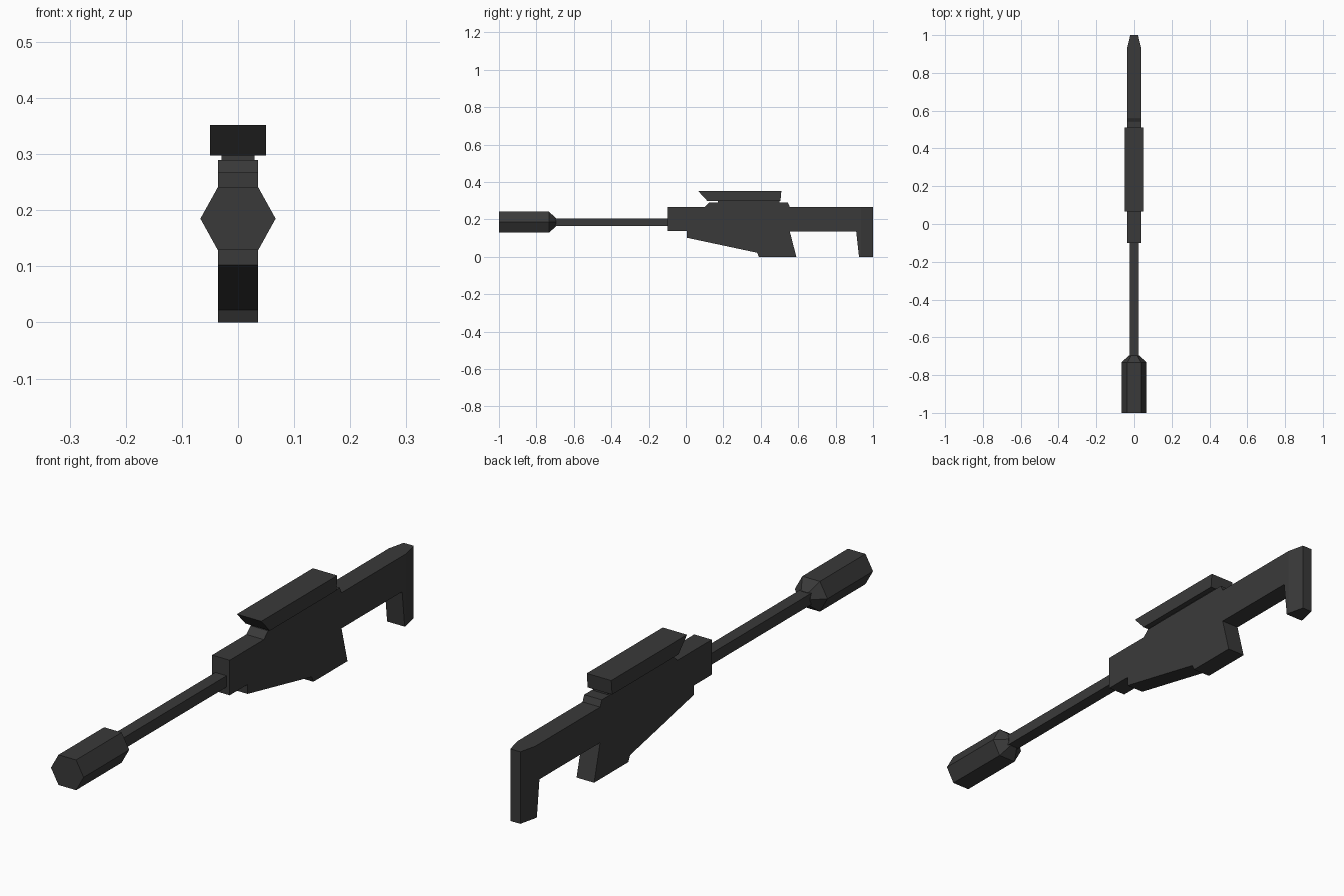
import bpy, bmesh
from mathutils import Vector

cube = bpy.data.objects.get("Cube")
if cube:
    bpy.data.objects.remove(cube, do_unlink=True)

# Single dark metal finish
metal = bpy.data.materials.new("dark gunmetal")
metal.use_nodes = True
colour = (0.042, 0.042, 0.042, 1)
metal.diffuse_color = colour
metal.node_tree.nodes["Principled BSDF"].inputs["Base Color"].default_value = colour


def finish(name, bm):
    bmesh.ops.recalc_face_normals(bm, faces=bm.faces)
    mesh = bpy.data.meshes.new(name)
    bm.to_mesh(mesh)
    bm.free()
    mesh.materials.append(metal)
    obj = bpy.data.objects.new(name, mesh)
    bpy.context.collection.objects.link(obj)
    return obj


def side_profile(bm, points, half):
    """Extrude a (y, z) outline across x."""
    face = bm.faces.new([bm.verts.new((-half, y, z)) for y, z in points])
    new = bmesh.ops.extrude_face_region(bm, geom=[face])["geom"]
    verts = [g for g in new if isinstance(g, bmesh.types.BMVert)]
    bmesh.ops.translate(bm, verts=verts, vec=(2 * half, 0, 0))


def plate(name, points, half):
    bm = bmesh.new()
    side_profile(bm, points, half)
    return finish(name, bm)


def loft(name, rings):
    """Join matching (x, z) cross-sections placed along y and cap both ends."""
    bm = bmesh.new()
    loops = [[bm.verts.new((x, y, z)) for x, z in ring] for y, ring in rings]
    for a, b in zip(loops, loops[1:]):
        for i in range(len(a)):
            j = (i + 1) % len(a)
            bm.faces.new((a[i], a[j], b[j], b[i]))
    bm.faces.new(loops[0])
    bm.faces.new(loops[-1])
    return finish(name, bm)


BORE = 0.185
HALF = 0.036

# Body with rail, grip and stock in one outline
bm = bmesh.new()
side_profile(bm, [
    (-0.1, 0.137), (-0.1, 0.267), (0.1, 0.267), (0.125, 0.29),
    (0.545, 0.29), (0.555, 0.267), (1, 0.267), (1, 0),
    (0.925, 0), (0.91, 0.135), (0.555, 0.135), (0.59, 0),
    (0.39, 0), (0.38, 0.022), (0.005, 0.102), (0.005, 0.137)], HALF)
# Narrow the butt of the stock
bmesh.ops.bisect_plane(bm, geom=bm.verts[:] + bm.edges[:] + bm.faces[:],
                       plane_co=Vector((0, 0.935, 0)), plane_no=Vector((0, 1, 0)))
for v in bm.verts:
    if v.co.y > 0.99:
        v.co.x *= 0.57
finish("body_and_stock", bm)

# Scope and its mount
plate("scope_mount", [(0.17, 0.285), (0.17, 0.3), (0.5, 0.3), (0.5, 0.285)], 0.029)
plate("scope", [(0.115, 0.298), (0.065, 0.352), (0.51, 0.352), (0.505, 0.298)], 0.05)

# Square barrel
plate("barrel", [(-0.72, BORE - 0.021), (-0.72, BORE + 0.021),
                 (-0.09, BORE + 0.021), (-0.09, BORE - 0.021)], 0.023)


# Six-sided muzzle with a tapered rear
def hexagon(s):
    corners = [(0.067, 0), (HALF, 0.056), (-HALF, 0.056),
               (-0.067, 0), (-HALF, -0.056), (HALF, -0.056)]
    return [(x * s, BORE + z * s) for x, z in corners]


loft("muzzle", [(-1, hexagon(1)), (-0.733, hexagon(1)), (-0.695, hexagon(0.4))])
